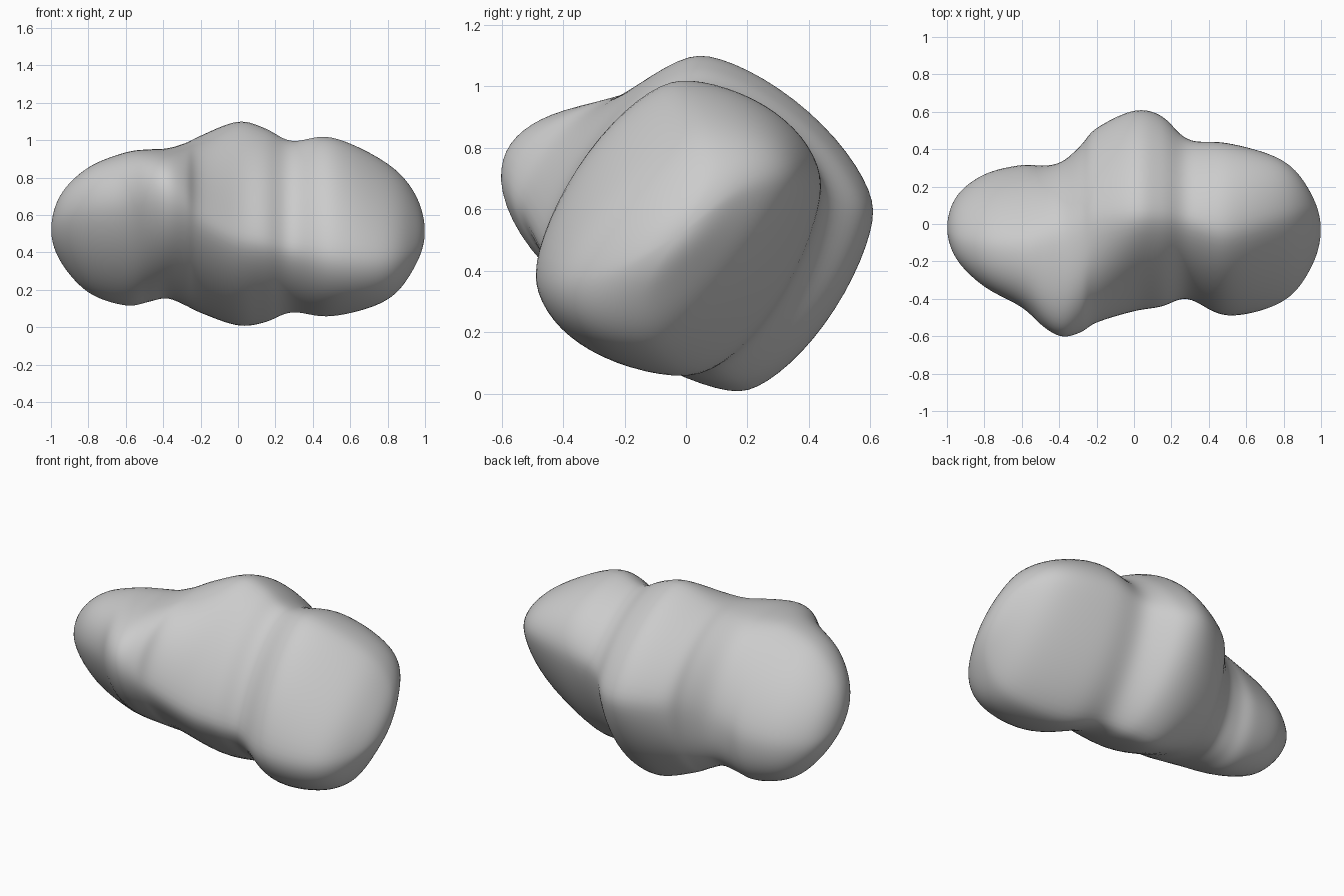
import bpy
import bmesh
from math import sin, cos, pi
from mathutils import Vector

cube = bpy.data.objects.get("Cube")
if cube:
    bpy.data.objects.remove(cube, do_unlink=True)

AROUND = 64   # points per cross-section
STEPS = 9     # rings between neighbouring stations

# Each station: x, top (y, z), front (y, z), bottom (y, z), back (y, z)
STATIONS = [
    (-1, -.02, .52, -.02, .52, -.02, .52, -.02, .52),
    (-.95, -.08, .71, -.19, .59, .05, .35, .15, .44),
    (-.8, -.11, .86, -.34, .64, .07, .18, .27, .42),
    (-.6, -.12, .94, -.45, .67, .07, .11, .32, .43),
    (-.48, -.1, .955, -.56, .7, .08, .13, .315, .46),
    (-.38, -.08, .96, -.61, .7, .09, .15, .34, .5),
    (-.28, -.02, .99, -.585, .66, .12, .11, .43, .56),
    (-.2, .02, 1.03, -.535, .59, .15, .07, .52, .59),
    (0, .04, 1.11, -.475, .48, .18, 0, .615, .6),
    (.15, .04, 1.07, -.45, .45, .16, .02, .585, .6),
    (.29, .02, 1, -.405, .42, .08, .075, .455, .65),
    (.5, -.03, 1.025, -.5, .39, 0, .05, .44, .69),
    (.8, .04, .88, -.42, .37, -.1, .14, .345, .69),
    (.95, .07, .71, -.23, .41, -.12, .33, .16, .64),
    (1, -.03, .51, -.03, .51, -.03, .51, -.03, .51),
]
# Fullness of each section: (front-bottom and top-back, top-front and bottom-back)
FULLNESS = [(1.6, 2.2), (1.6, 2.2), (1.5, 2.3), (1.5, 2.3), (1.6, 2.4), (1.7, 2.4),
            (1.6, 2.1), (1.5, 1.8), (1.5, 1.5), (1.5, 1.5), (1.6, 1.5), (1.85, 1.5),
            (2.1, 1.4), (2.1, 1.5), (2, 1.5)]


def mirror_end(end, neighbour):
    """Phantom station that makes the tip close round instead of pointed."""
    shape = [2 * e - n for e, n in zip(end[1:9], neighbour[1:9])]
    return Vector([neighbour[0]] + shape + list(neighbour[9:]))


def spline(a, b, c, d, t):
    return 0.5 * (2 * b + (c - a) * t + (2 * a - 5 * b + 4 * c - d) * t ** 2
                  + (3 * b - a - 3 * c + d) * t ** 3)


def section(v):
    """Closed ring through the four extremes with rounded quarters between."""
    x, *e = v[:9]
    top, front, bottom, back = [(e[i], e[i + 1]) for i in range(0, 8, 2)]
    quarters = [(top, back, v[9]), (bottom, back, v[10]),
                (bottom, front, v[9]), (top, front, v[10])]
    ring = []
    for q, (pole, side, n) in enumerate(quarters):
        for k in range(AROUND // 4):
            a = k / (AROUND // 4) * pi / 2
            if q % 2:
                a = pi / 2 - a
            s, c = max(sin(a), 0) ** (2 / n), max(cos(a), 0) ** (2 / n)
            ring.append((x, pole[0] + (side[0] - pole[0]) * s,
                         side[1] + (pole[1] - side[1]) * c))
    return ring


# Lumpy body: rings lofted from one rounded end to the other
keys = [Vector(s + f) for s, f in zip(STATIONS, FULLNESS)]
keys = [mirror_end(keys[0], keys[1])] + keys + [mirror_end(keys[-1], keys[-2])]
rings = []
for i in range(1, len(keys) - 2):
    for k in range(STEPS):
        if i + k > 1:
            rings.append(section(spline(*keys[i - 1:i + 3], k / STEPS)))

bm = bmesh.new()
loops = [[bm.verts.new(p) for p in ring] for ring in rings]
for lo, hi in zip(loops, loops[1:]):
    for j in range(AROUND):
        m = (j + 1) % AROUND
        bm.faces.new((lo[j], lo[m], hi[m], hi[j]))
for loop, end in ((loops[0], STATIONS[0]), (loops[-1], STATIONS[-1])):
    tip = bm.verts.new(end[:3])
    for j in range(AROUND):
        bm.faces.new((loop[j], loop[(j + 1) % AROUND], tip))

# Soften the ridges
for _ in range(10):
    bmesh.ops.smooth_vert(bm, verts=bm.verts, factor=0.5,
                          use_axis_x=True, use_axis_y=True, use_axis_z=True)
bmesh.ops.recalc_face_normals(bm, faces=bm.faces)
for face in bm.faces:
    face.smooth = True

mesh = bpy.data.meshes.new("lumpy_body")
bm.to_mesh(mesh)
bm.free()
body = bpy.data.objects.new("lumpy_body", mesh)
bpy.context.collection.objects.link(body)

# Plain light grey
grey = bpy.data.materials.new("light_grey")
grey.use_nodes = True
colour = (0.6, 0.6, 0.6, 1)
grey.diffuse_color = colour
grey.node_tree.nodes["Principled BSDF"].inputs["Base Color"].default_value = colour
mesh.materials.append(grey)
